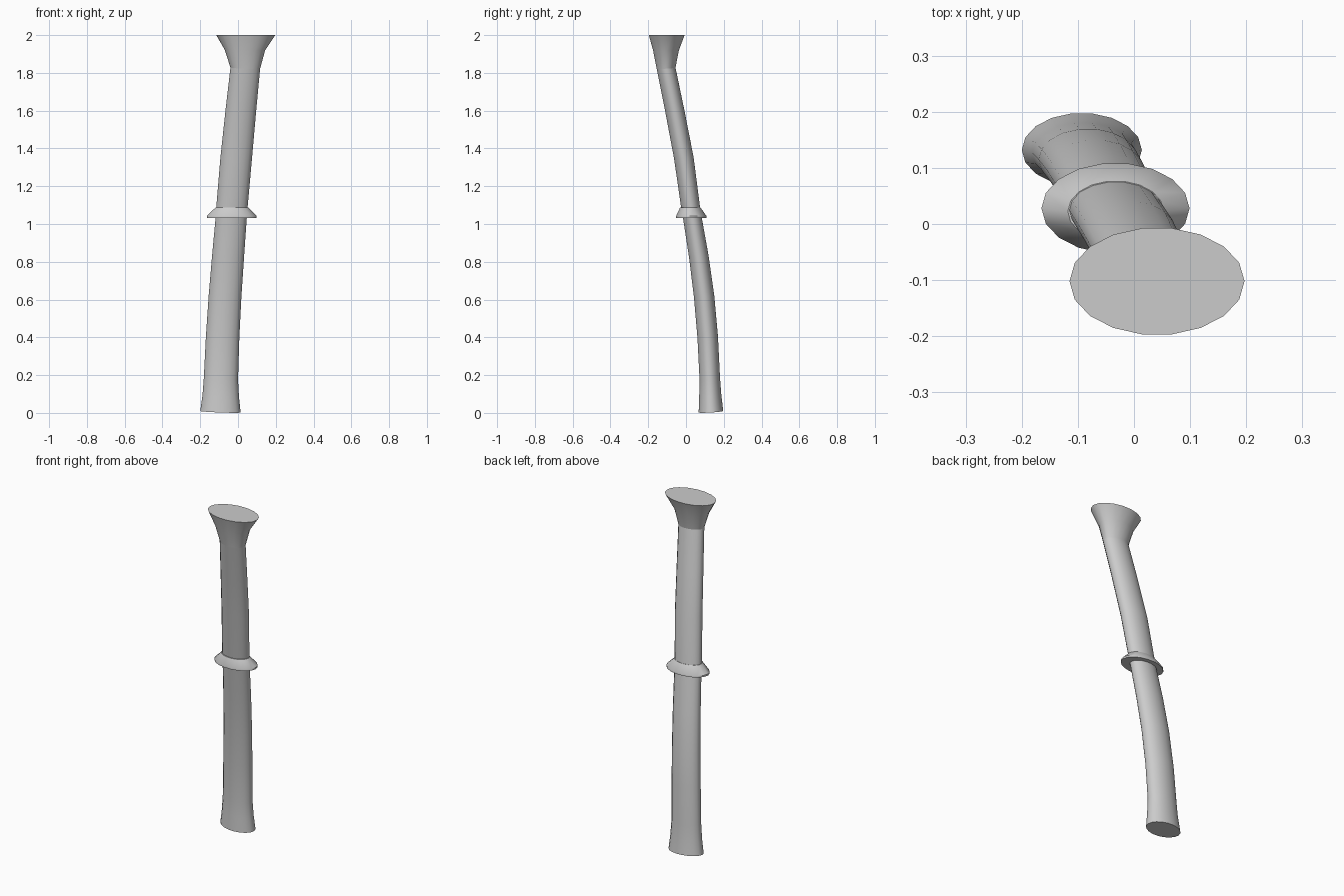
import bpy, bmesh, math

cube = bpy.data.objects.get("Cube")
if cube:
    bpy.data.objects.remove(cube)

SIDES = 18

grey = bpy.data.materials.new("plain grey")
grey.use_nodes = True
grey.diffuse_color = (0.6, 0.6, 0.6, 1)
grey.node_tree.nodes["Principled BSDF"].inputs["Base Color"].default_value = (0.6, 0.6, 0.6, 1)


def loft(name, rings, cap_start=False, cap_end=False, bridge_ends=False):
    """Skin oval rings given as (z, x min, x max, y min, y max, tilt)."""
    bm = bmesh.new()
    loops = []
    for z, x0, x1, y0, y1, tilt in rings:
        loop = []
        for i in range(SIDES):
            a = math.tau * i / SIDES
            c, s = math.cos(a), math.sin(a)
            loop.append(bm.verts.new(((x0 + x1) / 2 + (x1 - x0) / 2 * c,
                                      (y0 + y1) / 2 + (y1 - y0) / 2 * s,
                                      z + tilt * (s - c) / 2)))
        loops.append(loop)
    pairs = list(zip(loops, loops[1:]))
    if bridge_ends:
        pairs.append((loops[-1], loops[0]))
    for lo, hi in pairs:
        for i in range(SIDES):
            j = (i + 1) % SIDES
            bm.faces.new((lo[i], lo[j], hi[j], hi[i]))
    if cap_start:
        bm.faces.new(loops[0][::-1])
    if cap_end:
        bm.faces.new(loops[-1])
    mesh = bpy.data.meshes.new(name)
    bm.to_mesh(mesh)
    bm.free()
    mesh.materials.append(grey)
    obj = bpy.data.objects.new(name, mesh)
    bpy.context.collection.objects.link(obj)
    bpy.ops.object.select_all(action='DESELECT')
    obj.select_set(True)
    bpy.context.view_layer.objects.active = obj
    bpy.ops.object.shade_smooth_by_angle(angle=math.radians(42))
    return obj


# Lower shaft, slightly splayed at the foot
loft("lower_shaft", [
    (0.006, -0.2, 0.014, 0.066, 0.198, 0.008),
    (0.09, -0.188, 0.005, 0.069, 0.188, 0.008),
    (0.18, -0.181, 0.0, 0.071, 0.181, 0.008),
    (0.4, -0.17, 0.007, 0.06, 0.17, 0.008),
    (0.62, -0.155, 0.018, 0.041, 0.15, 0.008),
    (0.83, -0.137, 0.032, 0.015, 0.12, 0.008),
    (1.04, -0.118, 0.047, -0.018, 0.083, 0.0),
], cap_start=True)

# Collar: flat underside, thin rim and sloping top
loft("collar", [
    (1.033, -0.118, 0.047, -0.018, 0.083, 0.0),
    (1.033, -0.165, 0.099, -0.053, 0.109, 0.0),
    (1.043, -0.165, 0.099, -0.053, 0.109, 0.0),
    (1.088, -0.118, 0.053, -0.032, 0.077, 0.0),
    (1.088, -0.11, 0.045, -0.025, 0.07, 0.0),
], bridge_ends=True)

# Upper shaft
loft("upper_shaft", [
    (1.04, -0.118, 0.047, -0.018, 0.083, 0.0),
    (1.09, -0.115, 0.051, -0.027, 0.075, 0.0),
    (1.35, -0.093, 0.074, -0.064, 0.041, 0.006),
    (1.6, -0.066, 0.096, -0.111, -0.008, 0.006),
    (1.825, -0.04, 0.117, -0.156, -0.055, 0.006),
])

# Flared head with a flat top
loft("flared_head", [
    (1.825, -0.04, 0.117, -0.156, -0.055, 0.006),
    (1.92, -0.07, 0.143, -0.175, -0.036, 0.004),
    (2.0, -0.115, 0.197, -0.198, -0.006, 0.0),
], cap_end=True)
